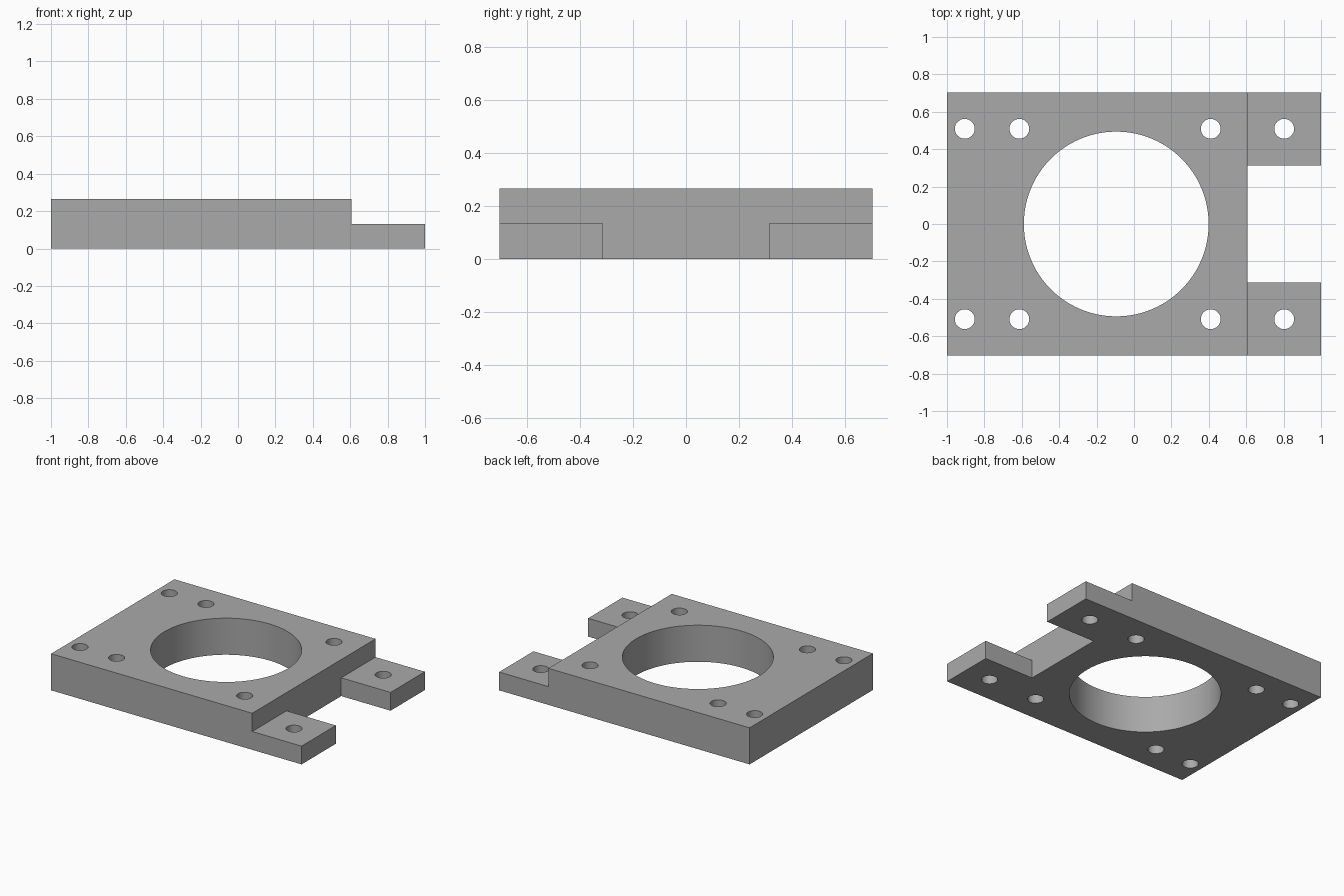
import bpy

if "Cube" in bpy.data.objects:
    bpy.data.objects.remove(bpy.data.objects["Cube"])

X_STEP, Y_HALF, Y_NOTCH = 0.606, 0.703, 0.312
Z_TOP, Z_TAB = 0.264, 0.132

grey = bpy.data.materials.new("plain grey")
grey.diffuse_color = (0.4, 0.4, 0.4, 1)
grey.use_nodes = True
grey.node_tree.nodes["Principled BSDF"].inputs["Base Color"].default_value = grey.diffuse_color


def box(name, lo, hi):
    mid = [(a + b) / 2 for a, b in zip(lo, hi)]
    bpy.ops.mesh.primitive_cube_add(size=1, location=mid)
    ob = bpy.context.object
    ob.name = name
    ob.scale = [b - a for a, b in zip(lo, hi)]
    bpy.ops.object.transform_apply(location=True, rotation=False, scale=True)
    return ob


def rod(name, x, y, r, sides):
    bpy.ops.mesh.primitive_cylinder_add(vertices=sides, radius=r, depth=1,
                                        location=(x, y, Z_TOP / 2))
    ob = bpy.context.object
    ob.name = name
    return ob


# Solid plate
plate = box("mounting_plate", (-1, -Y_HALF, 0), (1, Y_HALF, Z_TOP))

# Step down to the thin tabs, and the notch between them
cutters = [box("step_cutter", (X_STEP, -1, Z_TAB), (1.5, 1, 1)),
           box("notch_cutter", (X_STEP, -Y_NOTCH, -1), (1.5, Y_NOTCH, 1))]

# Central bore and two rows of screw holes
cutters.append(rod("bore_cutter", -0.095, 0, 0.494, 96))
for x in (-0.905, -0.613, 0.41, 0.803):
    for y in (-0.509, 0.509):
        cutters.append(rod("screw_hole_cutter", x, y, 0.053, 32))

for c in cutters:
    mod = plate.modifiers.new(c.name, 'BOOLEAN')
    mod.operation = 'DIFFERENCE'
    mod.solver = 'EXACT'
    mod.object = c

bpy.ops.object.select_all(action='DESELECT')
plate.select_set(True)
bpy.context.view_layer.objects.active = plate
for mod in list(plate.modifiers):
    bpy.ops.object.modifier_apply(modifier=mod.name)
for c in cutters:
    bpy.data.objects.remove(c)

plate.data.materials.clear()
plate.data.materials.append(grey)
bpy.ops.object.shade_smooth_by_angle()
